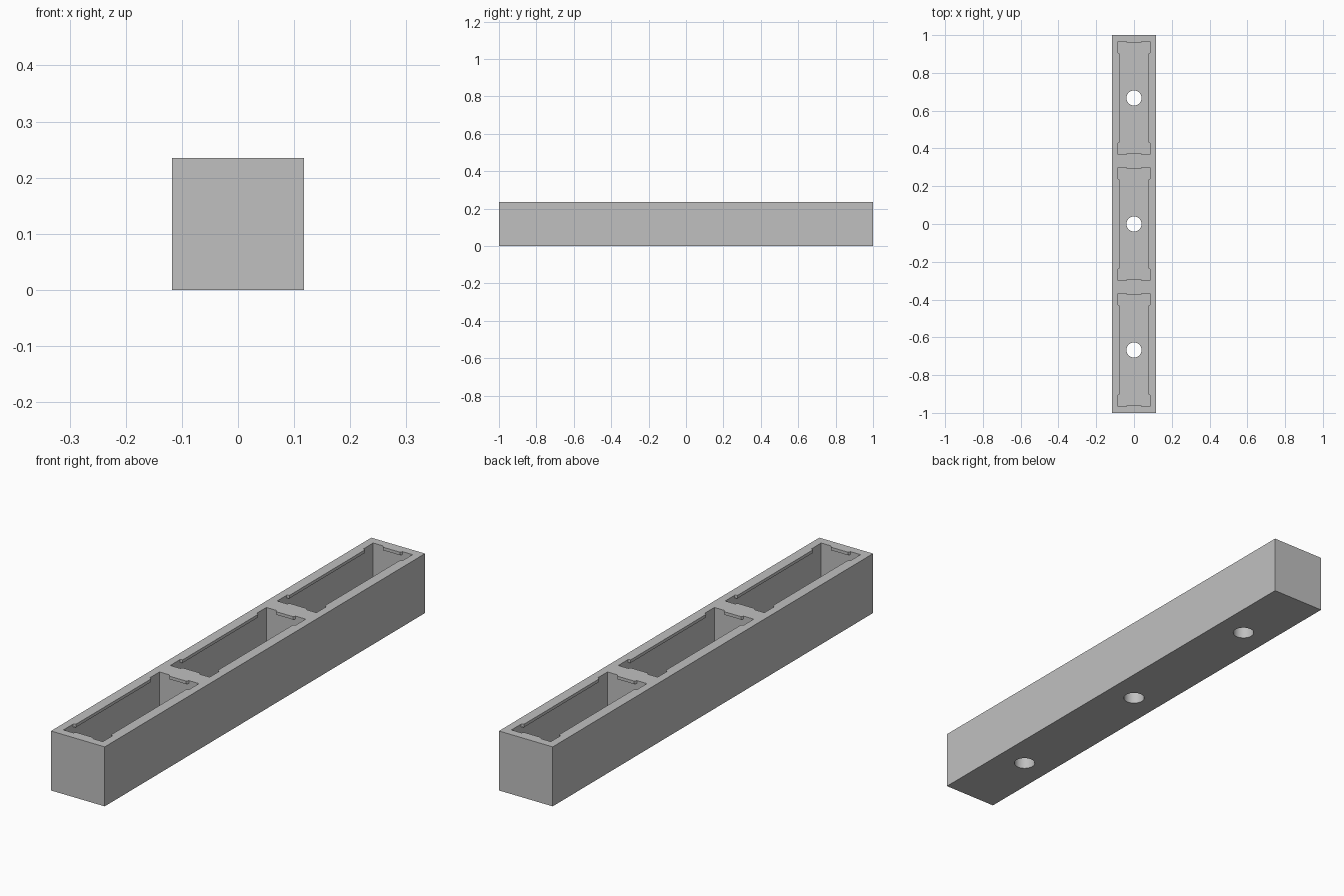
import bpy
import bmesh

old = bpy.data.objects.get("Cube")
if old:
    bpy.data.objects.remove(old, do_unlink=True)

W, H, FLOOR = 0.1175, 0.235, 0.07       # half width, height, floor thickness
PX, PY = 0.086, 0.3                     # pocket half sizes
LIP, LIP_H, CHAMFER = 0.009, 0.012, 0.005
CENTRES = (-0.667, 0, 0.667)

grey = bpy.data.materials.new("plain grey")
grey.use_nodes = True
colour = (0.53, 0.53, 0.53, 1)
grey.diffuse_color = colour
grey.node_tree.nodes["Principled BSDF"].inputs["Base Color"].default_value = colour


def prism(name, outline, z0, z1):
    """Upright solid from a plan outline."""
    bm = bmesh.new()
    face = bm.faces.new([bm.verts.new((x, y, z0)) for x, y in outline])
    top = bmesh.ops.extrude_face_region(bm, geom=[face])["geom"]
    verts = [v for v in top if isinstance(v, bmesh.types.BMVert)]
    bmesh.ops.translate(bm, verts=verts, vec=(0, 0, z1 - z0))
    bmesh.ops.recalc_face_normals(bm, faces=bm.faces)
    mesh = bpy.data.meshes.new(name)
    bm.to_mesh(mesh)
    bm.free()
    mesh.materials.append(grey)
    obj = bpy.data.objects.new(name, mesh)
    bpy.context.collection.objects.link(obj)
    return obj


def box(hx, hy, cy=0):
    return [(-hx, cy - hy), (hx, cy - hy), (hx, cy + hy), (-hx, cy + hy)]


def cut(target, cutter):
    mod = target.modifiers.new("cut", 'BOOLEAN')
    mod.operation, mod.solver, mod.object = 'DIFFERENCE', 'EXACT', cutter
    bpy.context.view_layer.objects.active = target
    bpy.ops.object.modifier_apply(modifier=mod.name)
    bpy.data.objects.remove(cutter, do_unlink=True)


# Long body with three open pockets, each with a drain hole
body = prism("body", box(W, 1), 0, H)
for cy in CENTRES:
    cut(body, prism("pocket_cutter", box(PX, PY, cy), FLOOR, H + 0.1))
    bpy.ops.mesh.primitive_cylinder_add(vertices=48, radius=0.04, depth=0.3,
                                        location=(0, cy, 0))
    cut(body, bpy.context.object)

# Thin retaining lips around the pocket mouths, leaving the corners open
for i, cy in enumerate(CENTRES):
    for s, side, end in ((-1, "right", "front"), (1, "left", "back")):
        a = 0.24
        prism(f"{side}_lip_{i + 1}",
              [(s * PX, cy - a), (s * (PX - LIP), cy - a + CHAMFER),
               (s * (PX - LIP), cy + a - CHAMFER), (s * PX, cy + a)],
              H - LIP_H, H)
        b = 0.042
        prism(f"{end}_lip_{i + 1}",
              [(-b, cy + s * PY), (CHAMFER - b, cy + s * (PY - LIP)),
               (b - CHAMFER, cy + s * (PY - LIP)), (b, cy + s * PY)],
              H - LIP_H, H)

# Smooth hole walls, sharp edges elsewhere
bpy.ops.object.select_all(action='DESELECT')
body.select_set(True)
bpy.context.view_layer.objects.active = body
bpy.ops.object.shade_smooth_by_angle()
